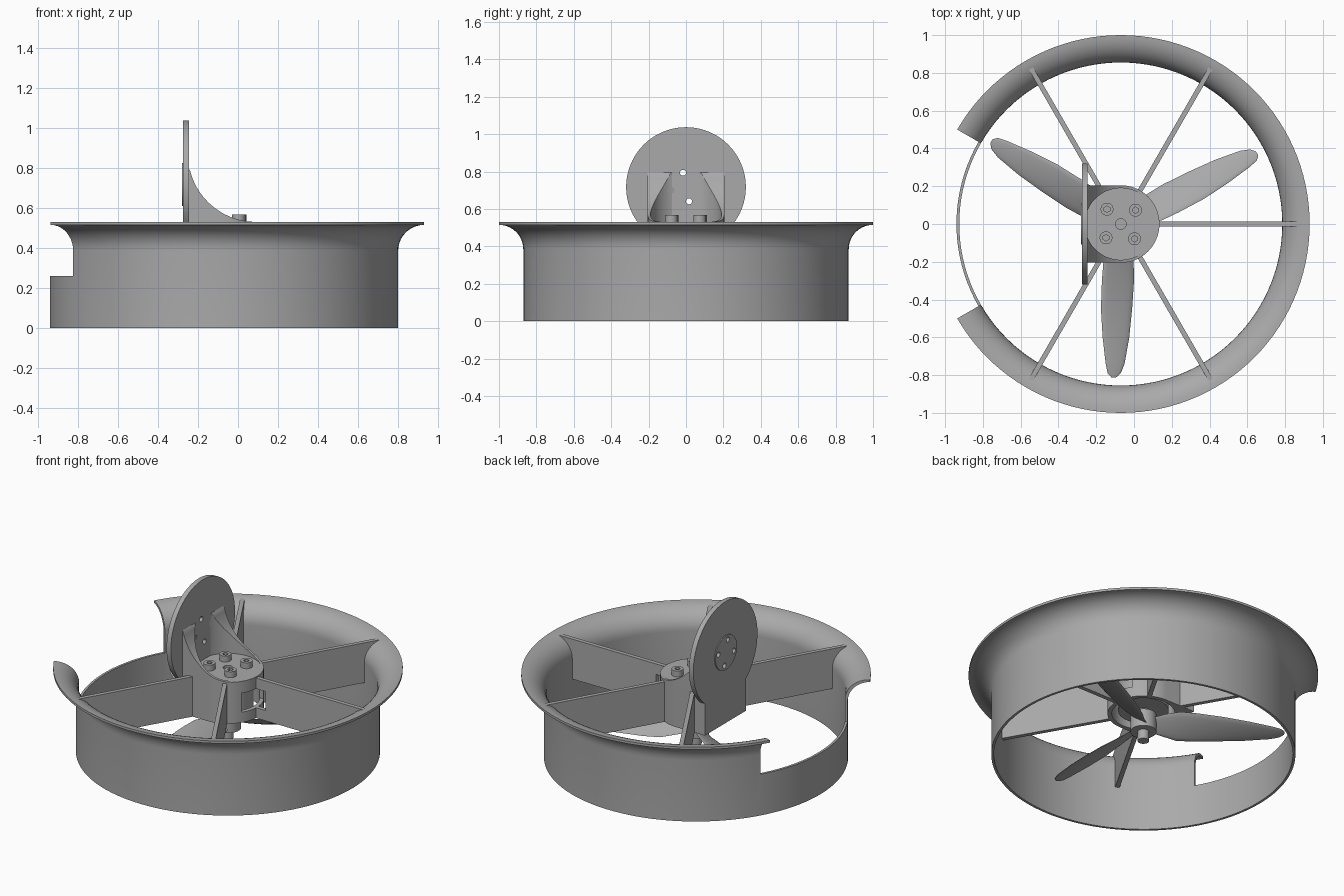
import bpy, bmesh
from math import sin, cos, pi, radians, tan
from mathutils import Matrix, Vector

CX = -0.07                 # duct axis
TOP = 0.53                 # height of the lip and hub top

if "Cube" in bpy.data.objects:
    bpy.data.objects.remove(bpy.data.objects["Cube"])

grey = bpy.data.materials.new("mid grey")
grey.use_nodes = True
grey.diffuse_color = (0.4, 0.4, 0.4, 1)
grey.node_tree.nodes["Principled BSDF"].inputs["Base Color"].default_value = grey.diffuse_color


def make(name, bm):
    bmesh.ops.recalc_face_normals(bm, faces=bm.faces)
    mesh = bpy.data.meshes.new(name)
    bm.to_mesh(mesh)
    bm.free()
    mesh.materials.append(grey)
    ob = bpy.data.objects.new(name, mesh)
    bpy.context.collection.objects.link(ob)
    return ob


def prism(name, points, direction):
    """Extrude a closed outline of 3D points along a direction."""
    bm = bmesh.new()
    face = bm.faces.new([bm.verts.new(p) for p in points])
    grown = bmesh.ops.extrude_face_region(bm, geom=[face])
    verts = [g for g in grown["geom"] if isinstance(g, bmesh.types.BMVert)]
    bmesh.ops.translate(bm, verts=verts, vec=direction)
    return make(name, bm)


def cylinder(name, centre, radius, length, axis="Z", sides=48):
    """Cylinder starting at centre and running along +Z or +X."""
    bm = bmesh.new()
    bmesh.ops.create_cone(bm, cap_ends=True, segments=sides, radius1=radius,
                          radius2=radius, depth=length,
                          matrix=Matrix.Translation((0, 0, length / 2)))
    if axis == "X":
        bm.transform(Matrix.Rotation(pi / 2, 4, "Y"))
    bm.transform(Matrix.Translation(centre))
    return make(name, bm)


def box(name, low, high):
    x0, y0, z0 = low
    x1, y1, z1 = high
    return prism(name, [(x0, y0, z0), (x1, y0, z0), (x1, y1, z0), (x0, y1, z0)],
                 (0, 0, z1 - z0))


def boolean(ob, tools, operation="DIFFERENCE"):
    """Apply boolean tools, then drop them."""
    for tool in tools:
        mod = ob.modifiers.new("cut", "BOOLEAN")
        mod.operation, mod.object, mod.solver = operation, tool, "EXACT"
    result = bpy.data.meshes.new_from_object(
        ob.evaluated_get(bpy.context.evaluated_depsgraph_get()))
    ob.modifiers.clear()
    ob.data = result
    for tool in tools:
        bpy.data.objects.remove(tool)


def polar(radius, degrees, z):
    a = radians(degrees)
    return Vector((CX + radius * cos(a), radius * sin(a), z))


# Duct with flared lip
steps = [i * pi / 20 for i in range(11)]
inner = [(1 - 0.145 * cos(t), 0.40 + 0.13 * sin(t)) for t in steps]
outer = [(1 - 0.13 * cos(t), 0.385 + 0.13 * sin(t)) for t in steps]
profile = [(0.87, 0)] + outer + inner[::-1] + [(0.855, 0)]
bm = bmesh.new()
rings, sides = [], 120
for i in range(sides):
    rings.append([bm.verts.new(polar(r, 360 * i / sides, z)) for r, z in profile])
for i in range(sides):
    a, b = rings[i], rings[(i + 1) % sides]
    for j in range(len(profile)):
        k = (j + 1) % len(profile)
        bm.faces.new((a[j], b[j], b[k], a[k]))
duct = make("duct", bm)
wedge = [polar(0.3, 180, 0.26), polar(1.3, 150, 0.26), polar(1.3, 210, 0.26)]
wedge[0].x = CX
boolean(duct, [prism("wedge_cutter", wedge, (0, 0, 0.5))])

# Hub: round at the front, square towards the mounting disk, hollow below
arc = [polar(0.205, -90 + 5 * i, 0.27) for i in range(37)]
outline = arc + [Vector((-0.26, 0.205, 0.27)), Vector((-0.26, -0.205, 0.27))]
hub = prism("hub", outline, (0, 0, TOP - 0.27))
boolean(hub, [cylinder("bore", (CX, 0, 0.2), 0.18, 0.29),
              cylinder("centre_hole", (CX, 0, 0.45), 0.028, 0.2),
              box("window_cutter", (0.04, -0.11, 0.335), (0.21, 0.11, 0.455))])

# Curved gussets: a concave fillet hollowed by a round pocket
curve = [(0.09 - 0.34 * sin(t), 0.87 - 0.34 * cos(t))
         for t in [radians(4 * i) for i in range(20)]]
side = [(-0.25, TOP - 0.01), (0.09, TOP - 0.01)] + curve + [(-0.25, 0.8)]
gusset = prism("gussets", [(x, -0.205, z) for x, z in side], (0, 0.41, 0))
boolean(gusset, [prism("hub_outline", [Vector((p.x, p.y, 0.4)) for p in outline],
                       (0, 0, 0.6))], "INTERSECT")
boolean(gusset, [cylinder("pocket", (CX, 0, 0.4), 0.19, 0.6)])

# Mounting disk with raised pad and four holes
DISK_Z = 0.717
disk = cylinder("mounting_disk", (-0.275, 0, DISK_Z), 0.32, 0.03, "X", 96)
lower = box("mounting_plate", (-0.275, -0.205, 0.27), (-0.245, 0.205, 0.6))
boolean(disk, [lower], "UNION")
pad = cylinder("disk_pad", (-0.281, 0, DISK_Z), 0.108, 0.008, "X")
for part in (disk, pad):
    holes = []
    for i in range(4):
        a = radians(12 + 90 * i)
        holes.append(cylinder("hole", (-0.4, 0.078 * cos(a), DISK_Z + 0.078 * sin(a)),
                              0.016, 0.3, "X", 20))
    boolean(part, holes)

# Five spoke plates that follow the flare
flare = [(r + 0.006, z - 0.006) for r, z in inner if r < 0.95]
for i, angle in enumerate((0, 60, 120, 240, 300)):
    plate = [(0.19, 0.27), (0.861, 0.27)] + flare + [(0.955, 0.522), (0.19, 0.522)]
    across = polar(0.026, angle + 90, 0) - Vector((CX, 0, 0))
    spoke = prism("spoke_%d" % (i + 1),
                  [polar(r, angle, z) - across / 2 for r, z in plate], across)
    if angle == 0:
        boolean(spoke, [box("slot", (0.04, -0.11, 0.335), (0.2, 0.11, 0.455))])

# Socket-head bolts
for i in range(4):
    spot = polar(0.107, 43 + 90 * i, TOP - 0.005)
    bolt = cylinder("bolt_%d" % (i + 1), spot, 0.034, 0.042, sides=32)
    boolean(bolt, [cylinder("socket", spot + Vector((0, 0, 0.02)), 0.017, 0.1, sides=6)])

# Motor, shaft and propeller boss
cylinder("motor", (CX, 0, 0.29), 0.145, 0.205)
cylinder("shaft", (CX, 0, 0.09), 0.033, 0.3, sides=32)
cylinder("propeller_boss", (CX, 0, 0.15), 0.075, 0.11)

# Propeller blades: radius, trailing edge, leading edge, pitch
stations = [(0.05, -0.04, 0.04, 35), (0.12, -0.07, 0.05, 34), (0.2, -0.092, 0.068, 32),
            (0.3, -0.1, 0.07, 28), (0.45, -0.105, 0.06, 22), (0.6, -0.096, 0.045, 18),
            (0.74, -0.08, 0.02, 14), (0.79, -0.07, 0.0, 12), (0.812, -0.05, -0.025, 12)]
for n, angle in enumerate((30, 150, 270)):
    bm = bmesh.new()
    loops = []
    for r, lo, hi, pitch in stations:
        mid, half, slope = (lo + hi) / 2, (hi - lo) / 2, tan(radians(pitch))
        loop = []
        for k in range(16):
            a = 2 * pi * k / 16
            y = half * cos(a)
            loop.append(bm.verts.new((r, mid + y, 0.2 - y * slope + half * 0.13 * sin(a))))
        loops.append(loop)
    for a, b in zip(loops, loops[1:]):
        for k in range(16):
            m = (k + 1) % 16
            bm.faces.new((a[k], a[m], b[m], b[k]))
    bm.faces.new(loops[0])
    bm.faces.new(loops[-1])
    bm.transform(Matrix.Translation((CX, 0, 0)) @ Matrix.Rotation(radians(angle), 4, "Z"))
    make("blade_%d" % (n + 1), bm)

# Smooth curved surfaces, keep edges sharp
bpy.ops.object.select_all(action="DESELECT")
for ob in bpy.context.collection.objects:
    if ob.type == "MESH":
        ob.select_set(True)
        bpy.context.view_layer.objects.active = ob
bpy.ops.object.shade_smooth_by_angle(angle=radians(30))
